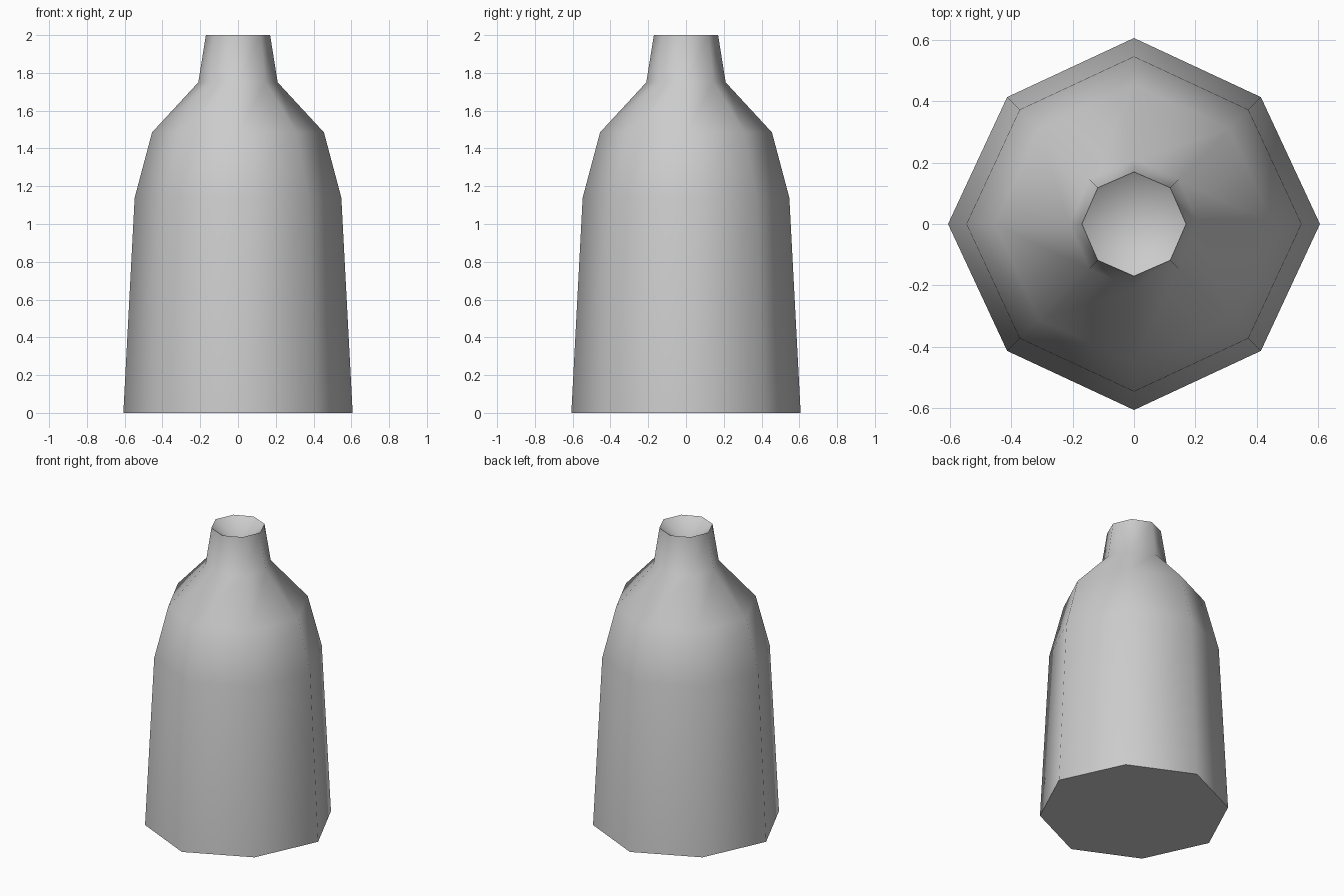
import bpy
import bmesh
from math import cos, sin, pi, radians

default = bpy.data.objects.get("Cube")
if default:
    bpy.data.objects.remove(default, do_unlink=True)

grey = bpy.data.materials.new("light_grey")
grey.use_nodes = True
colour = (0.6, 0.6, 0.6, 1)
grey.diffuse_color = colour
grey.node_tree.nodes["Principled BSDF"].inputs["Base Color"].default_value = colour

SIDES = 8
# Radius, height and relative radius of the diagonal corners
PROFILE = [(0.607, 0, 0.965), (0.547, 1.14, 0.965), (0.455, 1.485, 0.965),
           (0.21, 1.75, 0.98), (0.17, 2, 0.985)]

bm = bmesh.new()


def ring(radius, z, diagonal):
    """Octagonal ring with slightly drawn-in diagonal corners."""
    verts = []
    for i in range(SIDES):
        r = radius * (diagonal if i % 2 else 1)
        a = 2 * pi * i / SIDES
        verts.append(bm.verts.new((r * cos(a), r * sin(a), z)))
    return verts


rings = [ring(*p) for p in PROFILE]

# Flat base
bm.faces.new(rings[0][::-1])

# Body, shoulder and neck walls
for low, high in zip(rings, rings[1:]):
    for i in range(SIDES):
        j = (i + 1) % SIDES
        bm.faces.new((low[i], low[j], high[j], high[i]))

# Hollow mouth
hollow = bm.verts.new((0, 0, 1.88))
for i in range(SIDES):
    bm.faces.new((rings[-1][i], rings[-1][(i + 1) % SIDES], hollow))

mesh = bpy.data.meshes.new("bottle_body")
bm.to_mesh(mesh)
bm.free()
mesh.materials.append(grey)
bottle = bpy.data.objects.new("bottle_body", mesh)
bpy.context.collection.objects.link(bottle)

# Smooth walls with crisp base and mouth rims
bpy.ops.object.select_all(action="DESELECT")
bottle.select_set(True)
bpy.context.view_layer.objects.active = bottle
bpy.ops.object.shade_smooth_by_angle(angle=radians(60))
